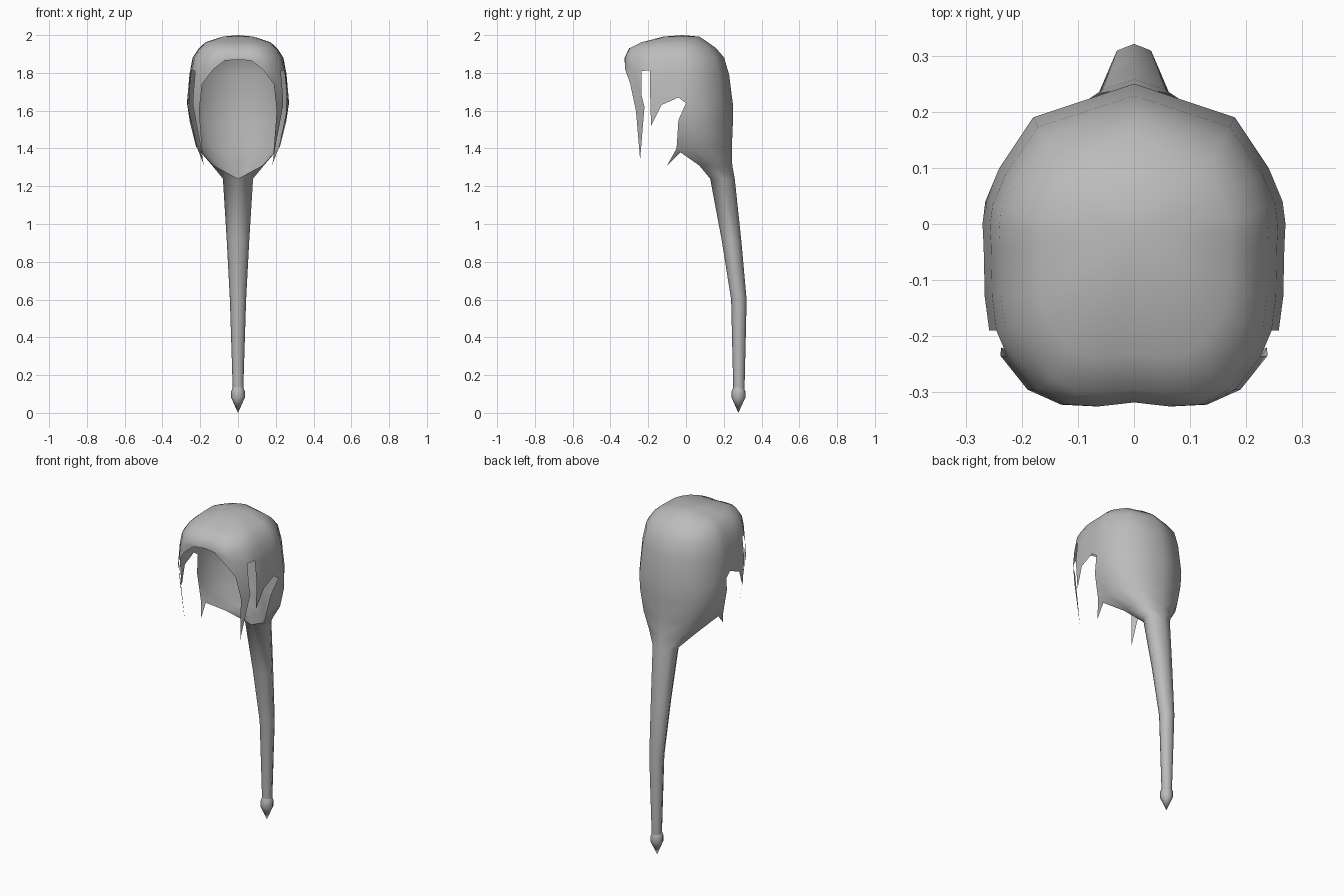
import bpy, bmesh, math

if "Cube" in bpy.data.objects:
    bpy.data.objects.remove(bpy.data.objects["Cube"])

grey = bpy.data.materials.new("hair_grey")
grey.diffuse_color = (0.5, 0.5, 0.5, 1)
grey.use_nodes = True
grey.node_tree.nodes["Principled BSDF"].inputs["Base Color"].default_value = grey.diffuse_color


def finish(bm, name, mirror=False):
    mesh = bpy.data.meshes.new(name)
    bm.to_mesh(mesh)
    bm.free()
    obj = bpy.data.objects.new(name, mesh)
    bpy.context.collection.objects.link(obj)
    mesh.materials.append(grey)
    if mirror:
        mod = obj.modifiers.new("mirror", 'MIRROR')
        mod.merge_threshold = 0.001
    bpy.ops.object.select_all(action='DESELECT')
    obj.select_set(True)
    bpy.context.view_layer.objects.active = obj
    bpy.ops.object.shade_smooth_by_angle(angle=math.radians(60))
    return obj


def bridge(bm, upper, lower, skip=()):
    for c in range(len(upper) - 1):
        if c not in skip:
            bm.faces.new((upper[c], lower[c], lower[c + 1], upper[c + 1]))


# Half outline of the widest level, forehead to nape: x, y, hem height
OUTLINE = [(0, -.318, 1.87), (.07, -.325, 1.865), (.13, -.322, 1.82),
           (.19, -.295, 1.74), (.238, -.235, 1.68), (.258, -.19, 1.69),
           (.266, -.13, 1.63), (.268, -.04, 1.67), (.27, 0, 1.64),
           (.265, .04, 1.62), (.24, .1, 1.62), (.18, .19, 1.62), (0, .25, 1.62)]
# Crown levels: z, side scale, front scale, back scale
CROWN = [(1.992, .3, .3, .36), (1.962, .64, .7, .52),
         (1.93, .77, .92, .68), (1.88, .89, 1, .83)]
CY = -.03

bm = bmesh.new()
rows = []
for z, sx, front, back in CROWN:
    rows.append([bm.verts.new((x * sx, CY + (y - CY) * (front if y < CY else back), z))
                 for x, y, h in OUTLINE])
# Row where the side slit starts, then the hem
mid = []
for (x, y, h), v in zip(OUTLINE, rows[-1]):
    t = .35
    mid.append(bm.verts.new((v.co.x + (x - v.co.x) * .55, v.co.y + (y - v.co.y) * .55,
                             1.88 + (h - 1.88) * t)))
hem = [bm.verts.new(p) for p in OUTLINE]
rows.append(mid)
apex = bm.verts.new((0, -.02, 2))
for c in range(len(OUTLINE) - 1):
    bm.faces.new((apex, rows[0][c], rows[0][c + 1]))
for a, b in zip(rows, rows[1:]):
    bridge(bm, a, b)
bridge(bm, mid, hem, skip=(4,))

# Back of the head narrowing into the nape
NAPE = [
    [(.247, -.04, 1.55), (.255, .02, 1.54), (.238, .1, 1.53), (.175, .19, 1.53), (0, .248, 1.53)],
    [(.215, -.05, 1.40), (.222, .03, 1.41), (.205, .11, 1.41), (.145, .2, 1.41), (0, .243, 1.41)],
    [(.13, .07, 1.31), (.137, .1, 1.31), (.13, .15, 1.31), (.1, .21, 1.31), (0, .245, 1.31)],
]
# Long tail: z, centre y, half width, half depth
TAIL = [(1.24, .193, .08, .065), (.92, .24, .06, .052),
        (.6, .28, .043, .041), (.13, .28, .028, .03)]
last = hem[8:]
nape = []
for pts in NAPE:
    row = [bm.verts.new(p) for p in pts]
    bridge(bm, last, row)
    nape.append(row)
    last = row
for z, cy, rx, ry in TAIL:
    row = [bm.verts.new((rx * math.sin(math.pi * i / 4) if 0 < i < 4 else 0,
                         cy - ry * math.cos(math.pi * i / 4), z)) for i in range(5)]
    bridge(bm, last, row)
    last = row

# Pointed strands at temple, ear and jaw
a, b = bm.verts.new((.205, -.265, 1.6)), bm.verts.new((.237, -.22, 1.62))
bm.faces.new((hem[3], a, b, hem[4]))
bm.faces.new((a, bm.verts.new((.185, -.243, 1.34)), b))
bm.faces.new((hem[5], bm.verts.new((.25, -.185, 1.52)), hem[6]))
jaw = bm.verts.new((.195, -.03, 1.38))
tip = bm.verts.new((.18, -.1, 1.31))
bm.faces.new((nape[1][0], tip, jaw))
bm.faces.new((nape[1][0], jaw, nape[2][0]))
finish(bm, "hair_cap_and_tail", mirror=True)

# Bulb and point closing the tail
bm = bmesh.new()
rings = []
for z, r in [(.14, .026), (.115, .036), (.08, .036)]:
    rings.append([bm.verts.new((r * math.sin(math.tau * i / 8),
                                .278 - r * math.cos(math.tau * i / 8), z)) for i in range(8)])
for up, low in zip(rings, rings[1:]):
    bridge(bm, up + up[:1], low + low[:1])
point = bm.verts.new((0, .277, 0))
for i in range(8):
    bm.faces.new((rings[-1][i], point, rings[-1][(i + 1) % 8]))
finish(bm, "tail_tip")
